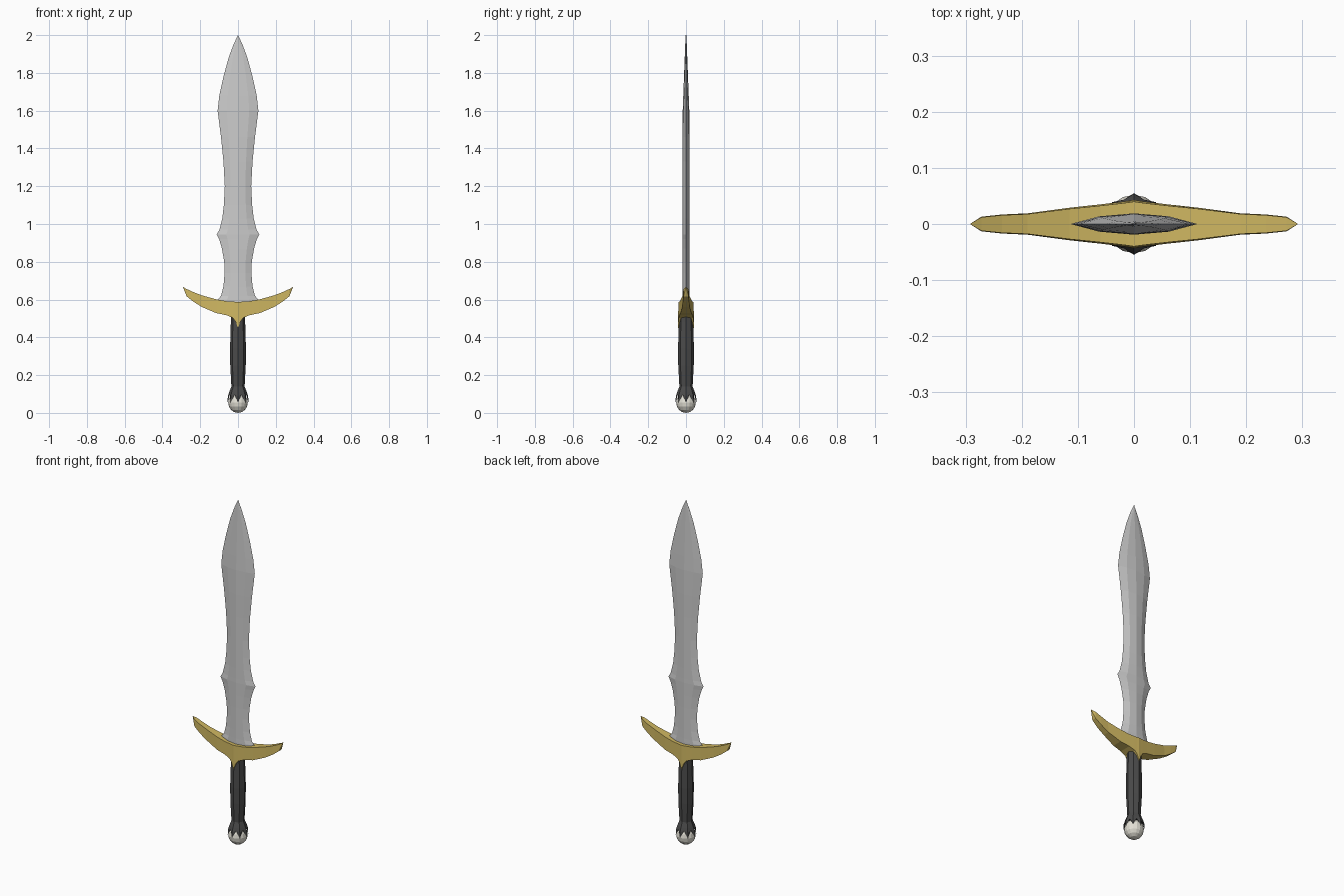
import bpy, bmesh, math

if "Cube" in bpy.data.objects:
    bpy.data.objects.remove(bpy.data.objects["Cube"])


def loft(name, rings, color=None, caps=True):
    """Skin equal-sized closed rings into one flat-shaded object."""
    bm = bmesh.new()
    vs = [[bm.verts.new(p) for p in ring] for ring in rings]
    n = len(rings[0])
    for a, b in zip(vs, vs[1:]):
        for i in range(n):
            j = (i + 1) % n
            bm.faces.new((a[i], a[j], b[j], b[i]))
    if caps:
        bm.faces.new(vs[0][::-1])
        bm.faces.new(vs[-1])
    bmesh.ops.remove_doubles(bm, verts=bm.verts, dist=1e-5)
    bmesh.ops.recalc_face_normals(bm, faces=bm.faces)
    me = bpy.data.meshes.new(name)
    bm.to_mesh(me)
    bm.free()
    ob = bpy.data.objects.new(name, me)
    bpy.context.collection.objects.link(ob)
    if color:
        mat = bpy.data.materials.new(name + "_colour")
        mat.diffuse_color = (*color, 1)
        mat.use_nodes = True
        mat.node_tree.nodes["Principled BSDF"].inputs["Base Color"].default_value = mat.diffuse_color
        me.materials.append(mat)
    return ob


# Blade: bevelled leaf section, (height, half width)
outline = [(0.56, 0.11), (0.60, 0.106), (0.62, 0.09), (0.67, 0.077), (0.74, 0.071),
           (0.80, 0.073), (0.87, 0.085), (0.92, 0.10), (0.945, 0.113), (0.97, 0.098),
           (1.03, 0.083), (1.10, 0.075), (1.20, 0.07), (1.33, 0.077), (1.46, 0.09),
           (1.60, 0.108), (1.68, 0.099), (1.78, 0.077), (1.88, 0.05), (1.95, 0.024)]


def blade_ring(z, w):
    t = 0.019 * min(1, (2.06 - z) / 0.5)
    s = 0.55 * w
    return [(w, 0, z), (s, t * 0.72, z), (0, t, z), (-s, t * 0.72, z),
            (-w, 0, z), (-s, -t * 0.72, z), (0, -t, z), (s, -t * 0.72, z)]


loft("blade", [blade_ring(z, w) for z, w in outline] + [blade_ring(2.0, 0.0005)])

# Crossguard: (x, bottom z, top z, half depth), mirrored about the centre
half = [(0, 0.45, 0.588, 0.043), (0.012, 0.482, 0.588, 0.041), (0.027, 0.503, 0.589, 0.039),
        (0.06, 0.517, 0.591, 0.035), (0.115, 0.528, 0.601, 0.029), (0.19, 0.56, 0.622, 0.019),
        (0.235, 0.588, 0.639, 0.017), (0.272, 0.617, 0.656, 0.013), (0.291, 0.664, 0.666, 0.001)]
stations = [(-x, b, t, d) for x, b, t, d in half[:0:-1]] + half
loft("crossguard", [[(x, -d, b), (x, d, b), (x, d * 0.93, t), (x, -d * 0.93, t)]
                    for x, b, t, d in stations], (0.62, 0.47, 0.12))


# Grip: eight flat sides ending in a toothed flare that clasps the pommel
def grip_ring(r, z, r2=None, z2=None):
    ring = []
    for i in range(16):
        a = math.tau * i / 16
        rr, zz = (r, z) if i % 2 == 0 else (r2 or r * math.cos(math.pi / 8), z2 or z)
        ring.append((rr * math.cos(a), rr * math.sin(a), zz))
    return ring


loft("grip", [grip_ring(0.037, 0.55), grip_ring(0.038, 0.48), grip_ring(0.042, 0.34),
              grip_ring(0.041, 0.25), grip_ring(0.035, 0.14),
              grip_ring(0.047, 0.11, 0.043, 0.112),
              grip_ring(0.054, 0.088, 0.047, 0.098),
              grip_ring(0.055, 0.055, 0.047, 0.096)], (0.07, 0.07, 0.07))

# Pommel: faceted ball
ball = []
for k in range(9):
    a = math.pi * k / 8
    r = max(0.052 * math.sin(a), 0)
    ball.append([(r * math.cos(math.tau * i / 16), r * math.sin(math.tau * i / 16),
                  0.054 - 0.054 * math.cos(a)) for i in range(16)])
loft("pommel", ball, (0.78, 0.76, 0.68), caps=False)
